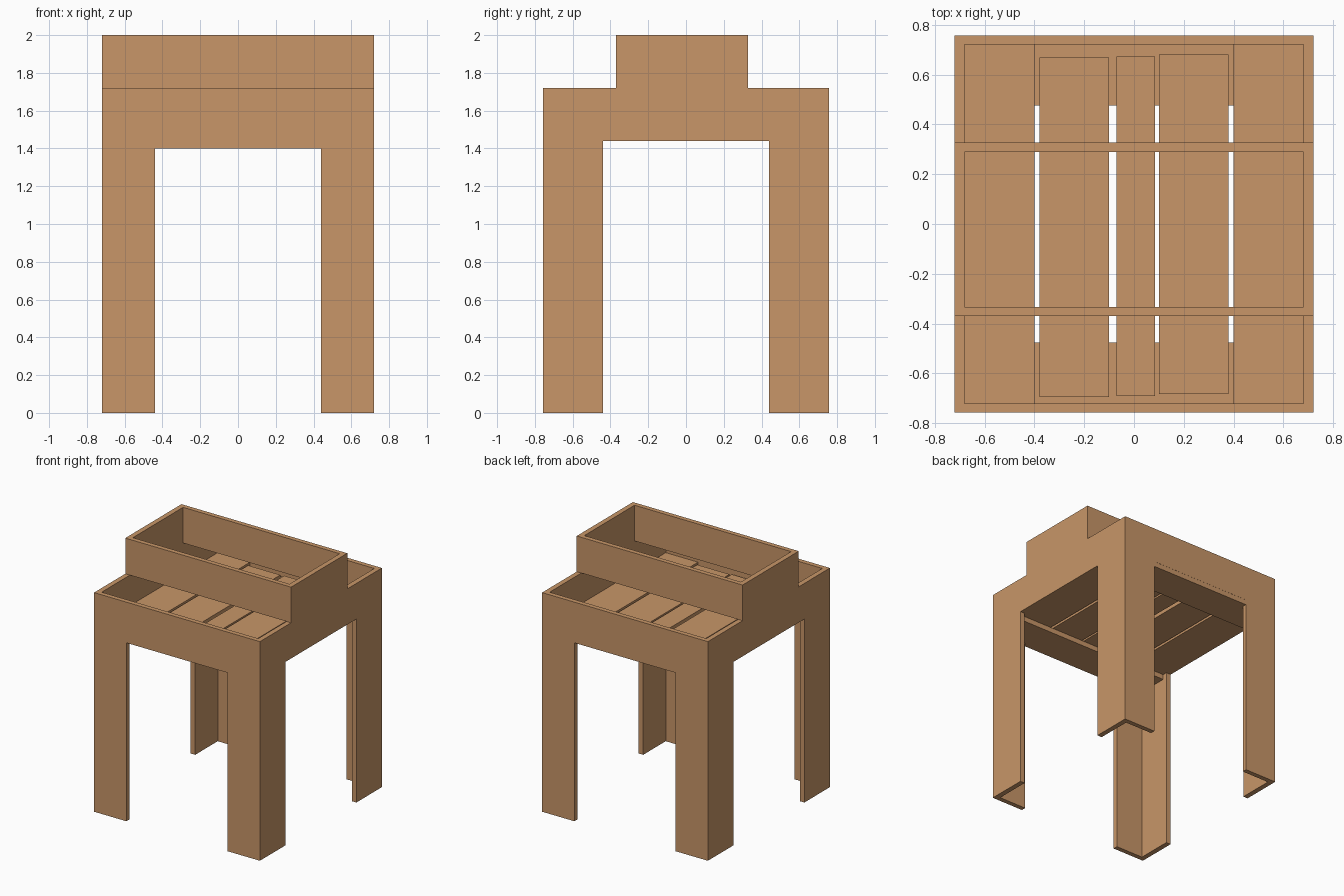
import bpy

if "Cube" in bpy.data.objects:
    bpy.data.objects.remove(bpy.data.objects["Cube"])

wood = bpy.data.materials.new("light wood")
wood.diffuse_color = (0.58, 0.305, 0.138, 1)
wood.use_nodes = True
wood.node_tree.nodes["Principled BSDF"].inputs["Base Color"].default_value = wood.diffuse_color


def board(name, x, y, z):
    """Box spanning the given (min, max) ranges."""
    v = [(a, b, c) for a in x for b in y for c in z]
    f = [(0, 1, 3, 2), (4, 6, 7, 5), (0, 4, 5, 1),
         (2, 3, 7, 6), (0, 2, 6, 4), (1, 5, 7, 3)]
    me = bpy.data.meshes.new(name)
    me.from_pydata(v, [], f)
    me.materials.append(wood)
    ob = bpy.data.objects.new(name, me)
    bpy.context.collection.objects.link(ob)
    return ob


def span(s, a, b):
    return tuple(sorted((s * a, s * b)))


X, XI = 0.72, 0.68        # outer and inner half width
Y, YI = 0.757, 0.72       # outer and inner half depth
FLOOR, RIM, TOP = 1.44, 1.72, 2.0

for sy, end in ((-1, "front"), (1, "back")):
    # lower box end wall and the cleat carrying the floor slats
    board(end + "_wall", (-X, X), span(sy, YI, Y), (FLOOR, RIM))
    board(end + "_cleat", (-XI, XI), span(sy, 0.476, Y - 0.001), (1.40, FLOOR))
    # L-shaped legs, two boards each
    for sx, side in ((-1, "left"), (1, "right")):
        board(f"{end}_{side}_leg_face", span(sx, 0.44, X), span(sy, YI, Y), (0, FLOOR))
        board(f"{end}_{side}_leg_side", span(sx, XI, X), span(sy, 0.44, YI), (0, FLOOR))

# side walls of the lower box and the raised tier
for sx, side in ((-1, "left"), (1, "right")):
    board(side + "_wall", span(sx, XI, X), (-YI, YI), (FLOOR, RIM))
    board(side + "_upper_wall", span(sx, XI, X), (-0.333, 0.29), (RIM, TOP))

# cross walls of the raised tier
board("front_upper_wall", (-X, X), (-0.37, -0.333), (RIM, TOP))
board("back_upper_wall", (-X, X), (0.29, 0.327), (RIM, TOP))

# floor slats with drainage gaps
slats = [(-0.68, -0.40, -0.72, 0.72), (-0.38, -0.10, -0.695, 0.668),
         (-0.07, 0.085, -0.69, 0.673), (0.10, 0.38, -0.682, 0.681),
         (0.40, 0.68, -0.72, 0.72)]
for i, (x0, x1, y0, y1) in enumerate(slats):
    board(f"floor_slat_{i + 1}", (x0, x1), (y0, y1), (FLOOR, 1.48))
